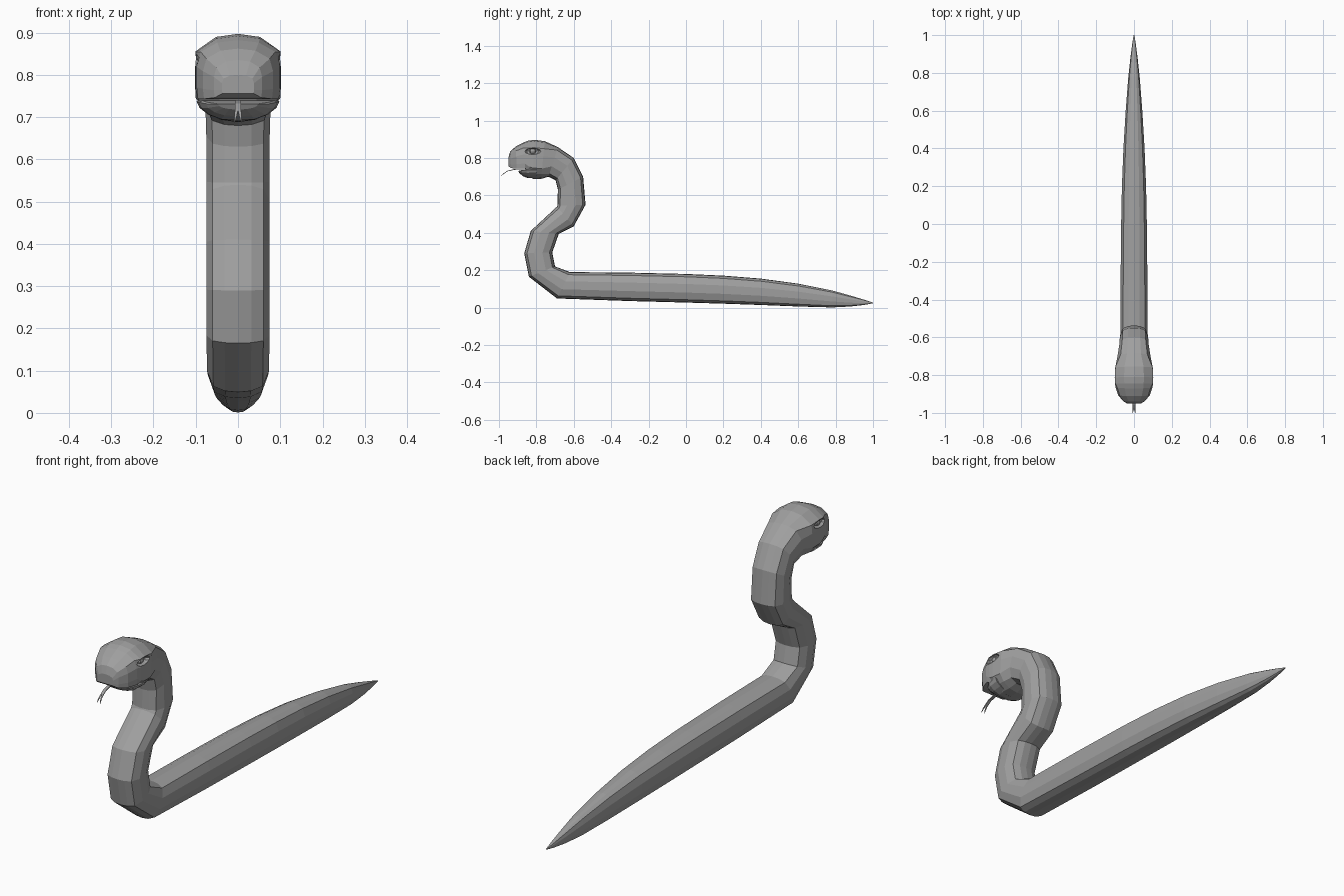
import bpy, bmesh, math

if "Cube" in bpy.data.objects:
    bpy.data.objects.remove(bpy.data.objects["Cube"])

grey = bpy.data.materials.new("snake grey")
grey.diffuse_color = (0.35, 0.35, 0.35, 1)
grey.use_nodes = True
grey.node_tree.nodes["Principled BSDF"].inputs["Base Color"].default_value = grey.diffuse_color


def finish(name, bm):
    bmesh.ops.recalc_face_normals(bm, faces=bm.faces)
    mesh = bpy.data.meshes.new(name)
    bm.to_mesh(mesh)
    bm.free()
    mesh.materials.append(grey)
    obj = bpy.data.objects.new(name, mesh)
    bpy.context.collection.objects.link(obj)
    return obj


def loft(name, rings):
    """Each ring: top y, top z, bottom y, bottom z, half width, half profile."""
    bm = bmesh.new()
    loops = []
    for ty, tz, by, bz, w, half in rings:
        pts = half + [(-x, t) for x, t in half[-2:0:-1]]
        loops.append([bm.verts.new((x * w, by + (ty - by) * (t + 1) / 2,
                                    bz + (tz - bz) * (t + 1) / 2)) for x, t in pts])
    n = len(loops[0])
    for a, b in zip(loops, loops[1:]):
        for i in range(n):
            j = (i + 1) % n
            bm.faces.new((a[i], a[j], b[j], b[i]))
    bm.faces.new(loops[0])
    bm.faces.new(loops[-1])
    return finish(name, bm)


# Half cross-sections, from the top centre to the bottom centre
BODY = [(0, 1), (.42, .96), (.8, .8), (1, .3), (1, -.3), (.8, -.8), (.42, -.96), (0, -1)]
HEAD = [(0, 1), (.5, .93), (.97, .6), (.98, .2), (.97, -.45), (.75, -.74), (.42, -.94), (0, -1)]
SNOUT = [(0, 1), (.5, .92), (.9, .6), (1, .1), (1, -.6), (.97, -1), (.45, -1), (0, -1)]
JAW = [(0, 1), (.5, 1), (.95, 1), (1, .8), (.93, .2), (.72, -.45), (.42, -.88), (0, -1)]

# Tail, coil, neck and head in one skin
body = loft("snake_body", [
    (1.0, .027, 1.0, .023, .002, BODY),
    (.95, .043, .95, .014, .010, BODY),
    (.88, .064, .88, .006, .019, BODY),
    (.78, .092, .78, .001, .030, BODY),
    (.6, .128, .6, .006, .044, BODY),
    (.4, .155, .4, .014, .056, BODY),
    (.2, .171, .2, .021, .064, BODY),
    (0, .180, 0, .027, .068, BODY),
    (-.3, .187, -.3, .035, .071, BODY),
    (-.62, .190, -.69, .049, .073, BODY),
    (-.70, .220, -.84, .165, .075, BODY),
    (-.715, .295, -.865, .290, .075, BODY),
    (-.68, .395, -.83, .410, .075, BODY),
    (-.60, .435, -.69, .540, .075, BODY),
    (-.537, .550, -.688, .545, .075, BODY),
    (-.55, .700, -.685, .630, .075, BODY),
    (-.60, .800, -.697, .680, .077, BODY),
    (-.685, .858, -.735, .700, .088, BODY),
    (-.755, .890, -.775, .688, .102, HEAD),
    (-.81, .897, -.82, .689, .104, HEAD),
    (-.845, .892, -.835, .700, .103, HEAD),
    (-.87, .882, -.86, .743, .098, SNOUT),
    (-.91, .862, -.905, .743, .083, SNOUT),
    (-.94, .835, -.936, .746, .057, SNOUT),
    (-.95, .800, -.949, .756, .038, SNOUT)])

# Lower jaw
loft("lower_jaw", [
    (-.80, .742, -.80, .692, .098, JAW),
    (-.85, .740, -.845, .692, .093, JAW),
    (-.88, .735, -.87, .702, .076, JAW),
    (-.897, .731, -.89, .718, .048, JAW)])

# Eye sockets cut under the brows, with an eye in each
for side, label in ((-1, "left"), (1, "right")):
    for part, x, r in (("socket_cutter", .102, (.024, .046, .017)),
                       ("eye", .084, (.012, .018, .014))):
        bm = bmesh.new()
        bmesh.ops.create_uvsphere(bm, u_segments=8, v_segments=6, radius=1)
        bmesh.ops.scale(bm, vec=r, verts=bm.verts)
        bmesh.ops.translate(bm, vec=(side * x, -.82, .836), verts=bm.verts)
        obj = finish(label + "_" + part, bm)
        if part == "socket_cutter":
            obj.hide_render = True
            obj.hide_set(True)
            cut = body.modifiers.new(label + " socket", "BOOLEAN")
            cut.object = obj
            cut.operation = "DIFFERENCE"
            cut.solver = "EXACT"

# Forked tongue: a curling stem and two tips
RIBBON = [(0, 1), (1, 1), (1, -1), (0, -1)]
loft("tongue", [(y, z + .002, y, z - .002, .007, RIBBON) for y, z in
                ((-.86, .736), (-.92, .738), (-.955, .730), (-.978, .714))])
for side, label in ((-1, "left"), (1, "right")):
    tip = loft(label + "_tongue_tip", [
        (-.976, .718, -.978, .714, .0035, RIBBON),
        (-.99, .704, -.992, .701, .003, RIBBON),
        (-1.0, .689, -1.0, .687, .001, RIBBON)])
    for v in tip.data.vertices:
        v.co.x += side * (.0035 + (.718 - v.co.z) * .15)
